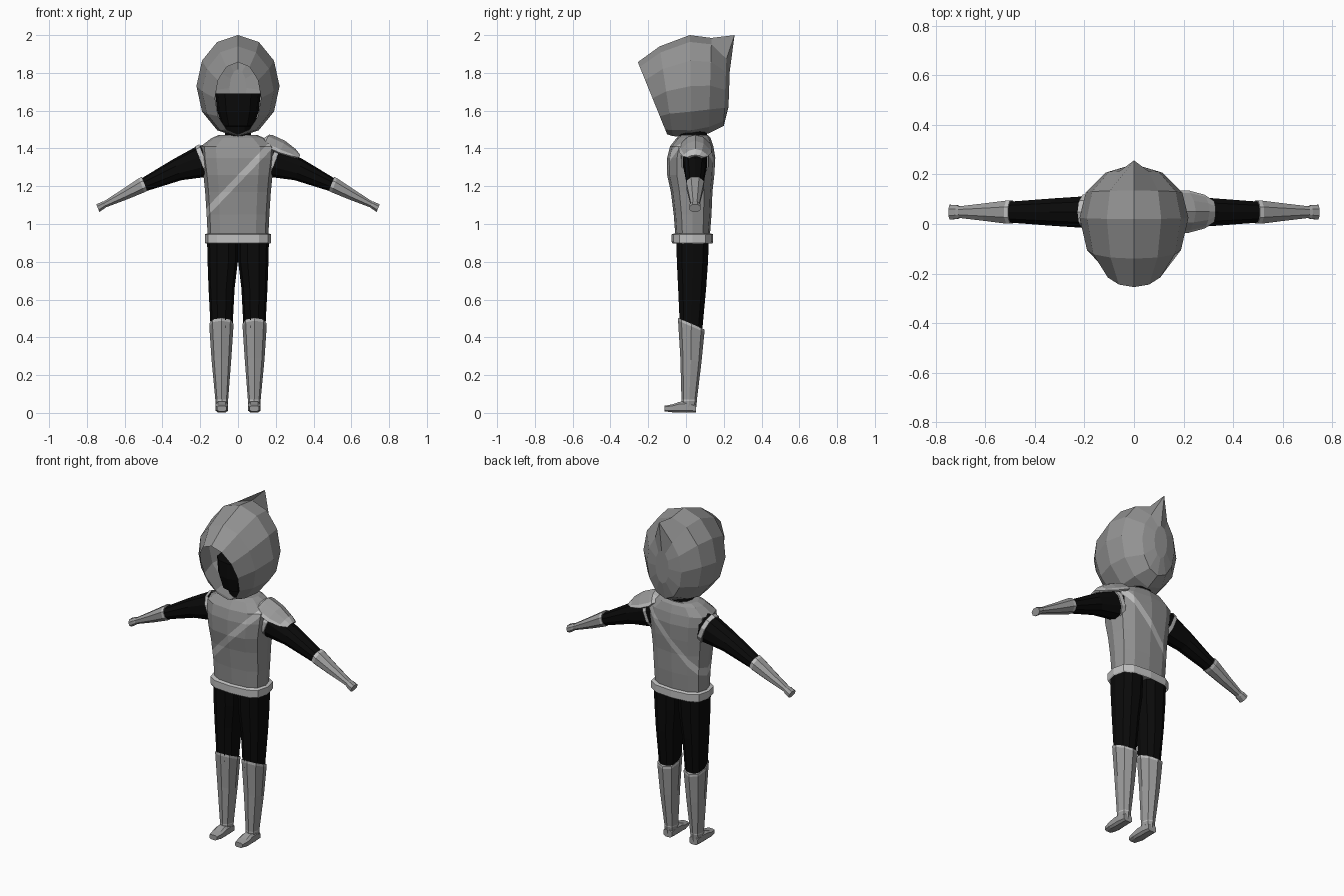
import bpy, bmesh, math
from mathutils import Vector

if "Cube" in bpy.data.objects:
    bpy.data.objects.remove(bpy.data.objects["Cube"])


def material(name, value):
    m = bpy.data.materials.new(name)
    m.diffuse_color = (value, value, value, 1)
    m.use_nodes = True
    m.node_tree.nodes["Principled BSDF"].inputs["Base Color"].default_value = m.diffuse_color
    return m


GREY = material("cloth grey", 0.29)
GUARD = material("guard grey", 0.33)
LIGHT = material("trim light grey", 0.52)
BLACK = material("black", 0.003)


def finish(bm, name, mats):
    bmesh.ops.recalc_face_normals(bm, faces=bm.faces)
    me = bpy.data.meshes.new(name)
    bm.to_mesh(me)
    bm.free()
    for m in mats:
        me.materials.append(m)
    ob = bpy.data.objects.new(name, me)
    bpy.context.collection.objects.link(ob)
    return ob


def ring(c, u, v, n=8, power=2.0, turn=0.0):
    """Closed superellipse section around c, spanned by u and v."""
    def bend(t):
        return math.copysign(abs(t) ** (2 / power), t)
    c, u, v = Vector(c), Vector(u), Vector(v)
    angles = [2 * math.pi * (i + turn) / n for i in range(n)]
    return [c + u * bend(math.cos(a)) + v * bend(math.sin(a)) for a in angles]


def loft(rings, caps=(True, True), bands=()):
    """Skin the rings; bands lists the segments given the second material."""
    bm = bmesh.new()
    rows = [[bm.verts.new(p) for p in r] for r in rings]
    n = len(rows[0])
    for k, (a, b) in enumerate(zip(rows, rows[1:])):
        for i in range(n):
            j = (i + 1) % n
            f = bm.faces.new((a[i], a[j], b[j], b[i]))
            f.material_index = int(k in bands)
    for use, row in zip(caps, (rows[0], rows[-1])):
        if use:
            bm.faces.new(row)
    return bm


def level(z, w, y0, y1, n=12, power=2.0, x=0.0, slant=0.0):
    """Horizontal section of half width w from y0 to y1."""
    return ring((x, (y0 + y1) / 2, z), (w, 0, 0), (0, (y1 - y0) / 2, -slant), n, power)


# Hood: sections from the face opening back to the pointed peak
# each: top y, z, bottom y, z, half width
sections = [(-0.255, 1.857, -0.10, 1.475, 0.122),
            (-0.14, 1.94, -0.07, 1.465, 0.19),
            (0.02, 2.0, 0.03, 1.46, 0.22),
            (0.135, 1.985, 0.12, 1.48, 0.195),
            (0.215, 1.9, 0.20, 1.52, 0.115),
            (0.232, 1.82, 0.225, 1.62, 0.045)]
rows = []
for ty, tz, by, bz, w in sections:
    rows.append(ring((0, (ty + by) / 2, (tz + bz) / 2), (0, (ty - by) / 2, (tz - bz) / 2),
                     (w, 0, 0), 12))
rows[4][0] = Vector((0, 0.257, 2.0))
finish(loft(rows, (False, True)), "hood", [GREY])

# Masked face and neck
finish(loft([level(1.44, 0.068, -0.03, 0.11), level(1.515, 0.068, -0.05, 0.11),
             level(1.52, 0.085, -0.08, 0.12, power=2.5),
             level(1.60, 0.11, -0.10, 0.14, power=2.5),
             level(1.69, 0.12, -0.10, 0.15, power=2.5)]), "masked_face", [BLACK])

# Vest, with the diagonal sash cut into its surface
bm = loft([level(0.92, 0.160, -0.055, 0.125, power=2.6),
           level(1.05, 0.166, -0.065, 0.135, power=2.6),
           level(1.17, 0.174, -0.08, 0.14, power=2.6),
           level(1.26, 0.183, -0.10, 0.15, power=2.6),
           level(1.35, 0.195, -0.10, 0.155, power=2.6),
           level(1.41, 0.198, -0.085, 0.145, power=2.6),
           level(1.455, 0.14, -0.05, 0.13, power=2.4),
           level(1.47, 0.105, -0.03, 0.115, power=2.2)])
normal = Vector((-0.722, 0, 0.692))
middle = Vector((0, 0, 1.235))
for side in (-1, 1):
    bmesh.ops.bisect_plane(bm, geom=bm.verts[:] + bm.edges[:] + bm.faces[:],
                           plane_co=middle + normal * 0.017 * side, plane_no=normal)
for f in bm.faces:
    if abs((f.calc_center_median() - middle).dot(normal)) < 0.017:
        f.material_index = 1
finish(bm, "vest_with_sash", [GREY, LIGHT])

# Belt
finish(loft([level(0.897, 0.172, -0.072, 0.14, power=3),
             level(0.905, 0.176, -0.076, 0.144, power=3),
             level(0.945, 0.176, -0.076, 0.144, power=3),
             level(0.95, 0.162, -0.06, 0.13, power=3)], (False, True)), "belt", [LIGHT])


def arm_ring(s, x, z, hy, hz, y=0.048, n=10):
    return ring((s * x, y, z), (0, hy, 0), (s * 0.36 * hz, 0, 0.93 * hz), n, 2.2, 0.5)


for s, tag in ((-1, "right"), (1, "left")):
    # Sleeve
    finish(loft([arm_ring(s, 0.14, 1.345, 0.066, 0.085), arm_ring(s, 0.20, 1.327, 0.066, 0.084),
                 arm_ring(s, 0.32, 1.288, 0.058, 0.060), arm_ring(s, 0.50, 1.207, 0.044, 0.036)]),
           tag + "_sleeve", [BLACK])
    # Armhole trim
    finish(loft([arm_ring(s, 0.172, 1.335, 0.077, 0.093), arm_ring(s, 0.196, 1.328, 0.074, 0.089),
                 arm_ring(s, 0.197, 1.328, 0.062, 0.078)], (False, False)),
           tag + "_armhole_trim", [LIGHT])
    # Bracer with a light cuff and a mitten-like hand
    finish(loft([arm_ring(s, 0.495, 1.212, 0.050, 0.043, n=8),
                 arm_ring(s, 0.510, 1.205, 0.050, 0.043, n=8),
                 arm_ring(s, 0.60, 1.157, 0.038, 0.032, n=8),
                 arm_ring(s, 0.705, 1.104, 0.025, 0.018, n=8),
                 arm_ring(s, 0.715, 1.099, 0.030, 0.021, n=8),
                 arm_ring(s, 0.742, 1.084, 0.032, 0.023, n=8)], bands=(0,)),
           tag + "_bracer_hand", [GUARD, LIGHT])
    # Trouser leg
    finish(loft([level(0.93, 0.082, -0.055, 0.125, 10, 2.4, s * 0.082),
                 level(0.80, 0.080, -0.052, 0.12, 10, 2.4, s * 0.081),
                 level(0.66, 0.069, -0.045, 0.11, 10, 2.3, s * 0.087),
                 level(0.45, 0.058, -0.035, 0.09, 10, 2.2, s * 0.087)]),
           tag + "_trouser_leg", [BLACK])
    # Shin guard with slanted light rim
    finish(loft([level(0.472, 0.064, -0.042, 0.098, 8, 2.3, s * 0.088, 0.03),
                 level(0.458, 0.064, -0.042, 0.098, 8, 2.3, s * 0.088, 0.03),
                 level(0.28, 0.052, -0.030, 0.082, 8, 2.3, s * 0.088, 0.012),
                 level(0.07, 0.034, -0.024, 0.058, 8, 2.3, s * 0.086),
                 level(0.064, 0.034, -0.024, 0.058, 8, 2.3, s * 0.086),
                 level(0.02, 0.032, -0.03, 0.053, 8, 2.3, s * 0.086)], bands=(0, 3)),
           tag + "_shin_guard", [GUARD, LIGHT])
    # Foot, lofted from heel to toe
    foot = [(0.052, 0.001, 0.045, 0.029), (0.01, 0.0, 0.062, 0.034),
            (-0.035, 0.0, 0.060, 0.034), (-0.07, 0.002, 0.047, 0.035), (-0.115, 0.008, 0.038, 0.026)]
    finish(loft([ring((s * 0.086, y, (a + b) / 2), (w, 0, 0), (0, 0, (b - a) / 2), 8, 3.5, 0.5)
                 for y, a, b, w in foot]), tag + "_foot", [GUARD])

# Shoulder pad on one side: arched strips with a light border
# each: x, crown z, half depth, drop of the edge
stations = [(0.13, 1.450, 0.055, 0.020), (0.165, 1.473, 0.080, 0.050), (0.185, 1.470, 0.086, 0.062),
            (0.25, 1.440, 0.086, 0.062), (0.305, 1.397, 0.068, 0.038), (0.33, 1.365, 0.042, 0.012)]
arch = (-1, -0.88, -0.5, 0, 0.5, 0.88, 1)
bm = bmesh.new()
rows = [[bm.verts.new((x - d * t * t * 0.5, 0.05 + h * t, z - d * abs(t) ** 2.2)) for t in arch]
        for x, z, h, d in stations]
for k in range(len(rows) - 1):
    for i in range(6):
        f = bm.faces.new((rows[k][i], rows[k][i + 1], rows[k + 1][i + 1], rows[k + 1][i]))
        f.material_index = int(i in (0, 5) or k in (0, 4))
pad = finish(bm, "shoulder_pad", [GUARD, LIGHT])
thick = pad.modifiers.new("thickness", 'SOLIDIFY')
thick.thickness = 0.012
